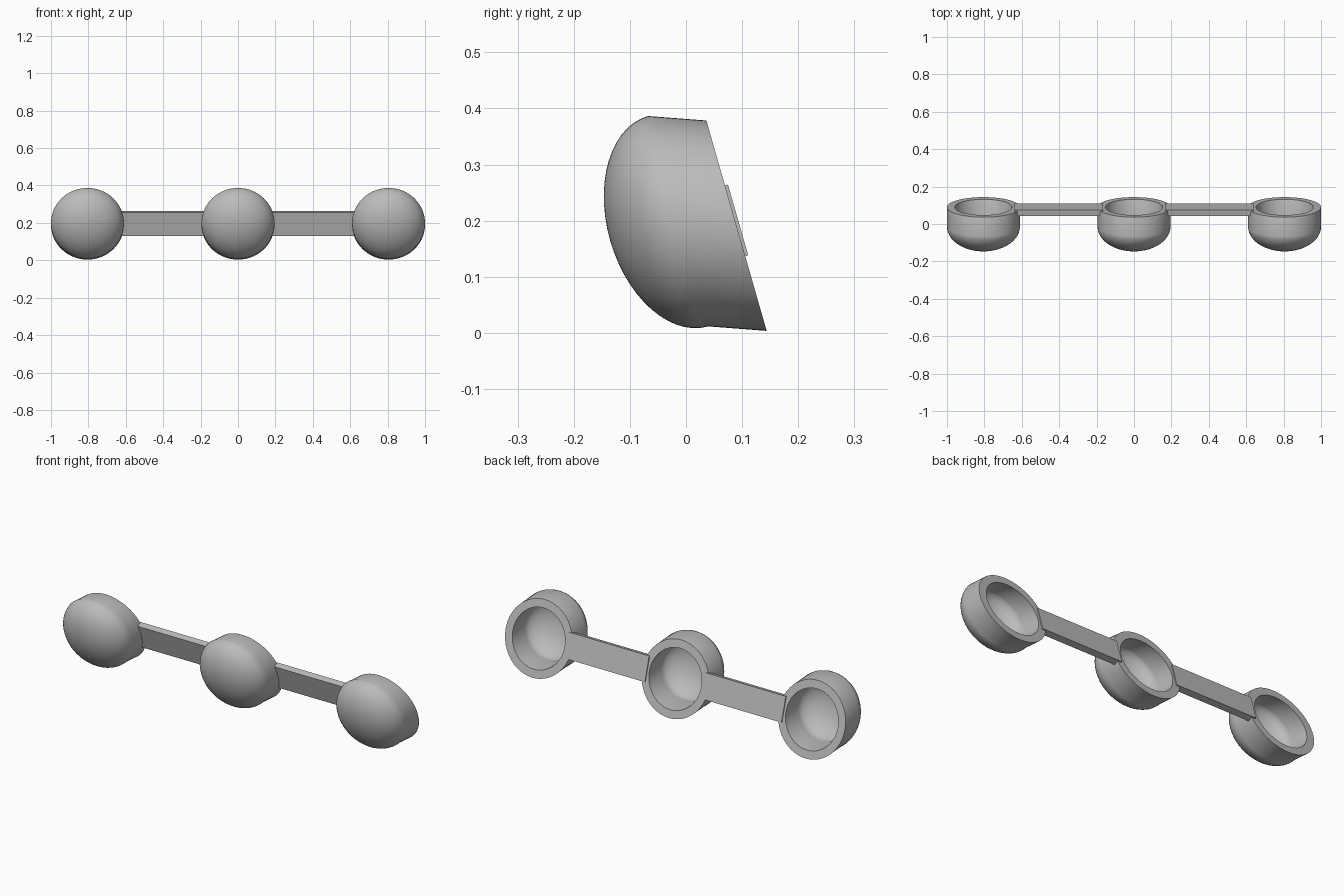
import bpy, bmesh, math
from mathutils import Vector

old = bpy.data.objects.get("Cube")
if old:
    bpy.data.objects.remove(old, do_unlink=True)

grey = bpy.data.materials.new("plain_grey")
grey.use_nodes = True
colour = (0.5, 0.5, 0.5, 1)
grey.diffuse_color = colour
grey.node_tree.nodes["Principled BSDF"].inputs["Base Color"].default_value = colour

# Shared tilted frame: across the rims, up along the rims, out of the domes
TILT = math.radians(16)
SIDE = Vector((1, 0, 0))
UP = Vector((0, -math.sin(TILT), math.cos(TILT)))
FRONT = Vector((0, -math.cos(TILT), -math.sin(TILT)))
DOME_CENTRE = Vector((0, -0.014, 0.199))
RIM_CENTRE = Vector((0, 0.09, 0.191))


def finish(name, bm):
    bmesh.ops.recalc_face_normals(bm, faces=bm.faces)
    mesh = bpy.data.meshes.new(name)
    bm.to_mesh(mesh)
    bm.free()
    mesh.materials.append(grey)
    obj = bpy.data.objects.new(name, mesh)
    bpy.context.collection.objects.link(obj)
    bpy.ops.object.select_all(action="DESELECT")
    obj.select_set(True)
    bpy.context.view_layer.objects.active = obj
    bpy.ops.object.shade_smooth_by_angle(angle=math.radians(30))


def dome_rings(radius, depth, steps=14):
    # Ring specs (centre, radius) from near the dome tip to its base
    angles = [math.pi / 2 * i / steps for i in range(1, steps + 1)]
    return [(DOME_CENTRE + FRONT * depth * math.cos(a), radius * math.sin(a)) for a in angles]


def cup(name, x, segments=64):
    outer = dome_rings(0.195, 0.126)
    inner = dome_rings(0.153, 0.085)
    rings = outer + [(RIM_CENTRE, 0.195), (RIM_CENTRE, 0.153)] + inner[::-1]
    bm = bmesh.new()
    shift = SIDE * x
    loops = []
    for centre, r in rings:
        turns = [math.tau * k / segments for k in range(segments)]
        loops.append([bm.verts.new(shift + centre + r * (SIDE * math.cos(t) + UP * math.sin(t)))
                      for t in turns])
    for a, b in zip(loops, loops[1:]):
        for k in range(segments):
            n = (k + 1) % segments
            bm.faces.new((a[k], a[n], b[n], b[k]))
    # Close the outer and inner dome tips
    for loop, depth in ((loops[0], 0.126), (loops[-1], 0.085)):
        tip = bm.verts.new(shift + DOME_CENTRE + FRONT * depth)
        for k in range(segments):
            bm.faces.new((loop[k], loop[(k + 1) % segments], tip))
    finish(name, bm)


def bar(name, x):
    # Flat strip lying in the rim plane, its ends sunk in the cup walls
    bm = bmesh.new()
    bmesh.ops.create_cube(bm, size=1)
    middle = RIM_CENTRE + SIDE * x + UP * 0.009 + FRONT * 0.011
    for v in bm.verts:
        p = v.co.copy()
        v.co = middle + SIDE * p.x * 0.475 + UP * p.y * 0.131 + FRONT * p.z * 0.033
    finish(name, bm)


cup("middle_cup", 0)
for label, s in (("left", 1), ("right", -1)):
    cup(label + "_cup", 0.805 * s)
    bar(label + "_connecting_bar", 0.4025 * s)
